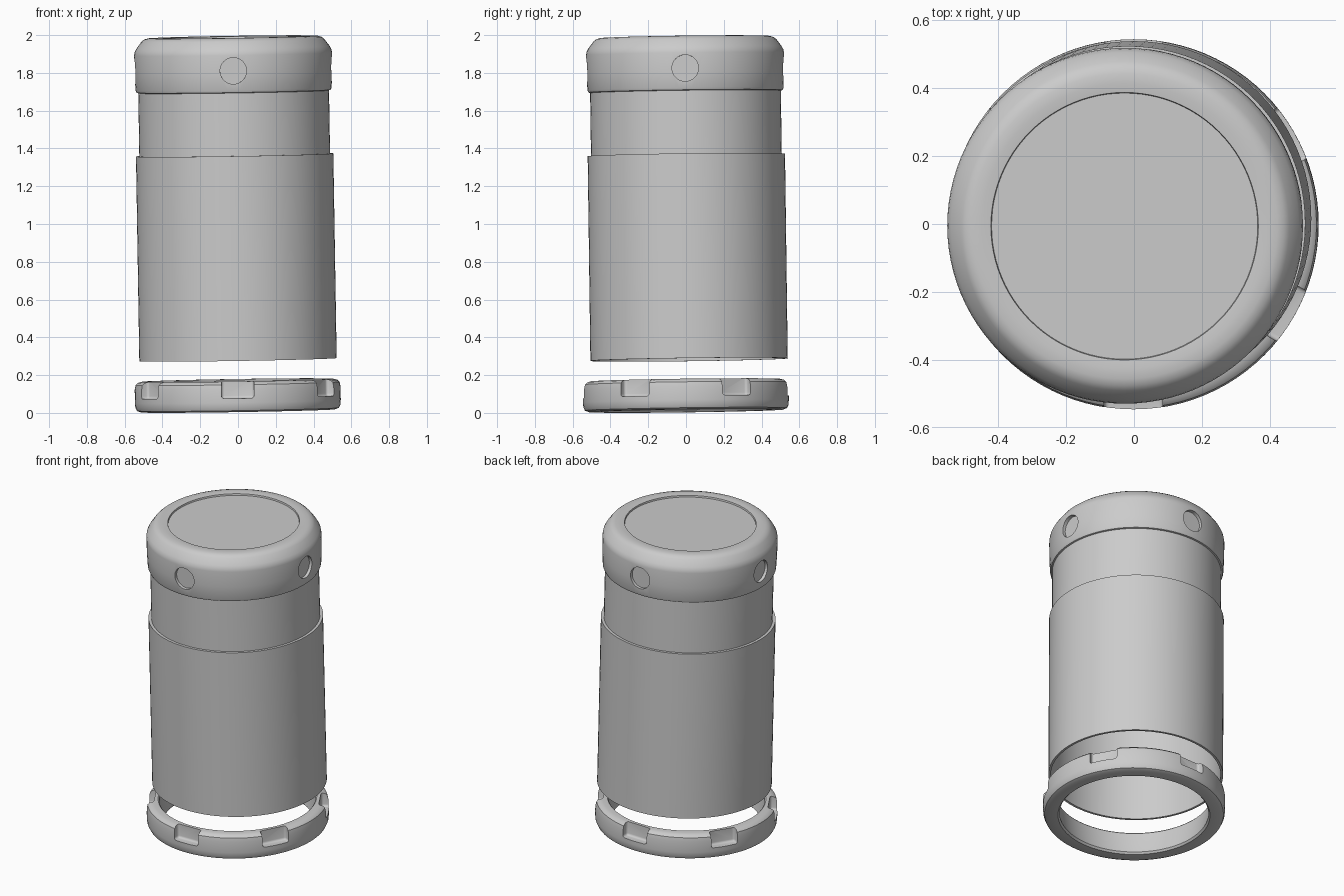
import bpy, bmesh, math
from mathutils import Matrix, Vector

if "Cube" in bpy.data.objects:
    bpy.data.objects.remove(bpy.data.objects["Cube"])

TILT = (0.0133, -0.0162, 0)      # the whole container leans very slightly
UPPER = (0.0045, 0.020, 0)       # axis foot of body and cap
RING = (0, 0, 0.011)

grey = bpy.data.materials.new("light grey")
grey.diffuse_color = (0.6, 0.6, 0.6, 1)
grey.use_nodes = True
grey.node_tree.nodes["Principled BSDF"].inputs["Base Color"].default_value = grey.diffuse_color


def make_object(name, bm):
    bmesh.ops.recalc_face_normals(bm, faces=bm.faces)
    me = bpy.data.meshes.new(name)
    bm.to_mesh(me)
    bm.free()
    ob = bpy.data.objects.new(name, me)
    bpy.context.collection.objects.link(ob)
    me.materials.append(grey)
    return ob


def lathe(name, profile, closed=False, n=96):
    """Revolve an (r, z) profile around z; r = 0 points become poles."""
    bm = bmesh.new()
    rings = []
    for r, z in profile:
        if r == 0:
            rings.append([bm.verts.new((0, 0, z))] * n)
        else:
            rings.append([bm.verts.new((r * math.cos(2 * math.pi * i / n),
                                        r * math.sin(2 * math.pi * i / n), z)) for i in range(n)])
    pairs = list(zip(rings, rings[1:]))
    if closed:
        pairs.append((rings[-1], rings[0]))
    for a, b in pairs:
        for i in range(n):
            j = (i + 1) % n
            bm.faces.new(list(dict.fromkeys((a[i], a[j], b[j], b[i]))))
    return make_object(name, bm)


def cut(ob, cutter):
    """Apply a boolean difference, then drop the cutter."""
    cutter.hide_render = True
    mod = ob.modifiers.new("cut", 'BOOLEAN')
    mod.operation, mod.object, mod.solver = 'DIFFERENCE', cutter, 'EXACT'
    dg = bpy.context.evaluated_depsgraph_get()
    ob_mesh = bpy.data.meshes.new_from_object(ob.evaluated_get(dg))
    ob.modifiers.clear()
    ob.data = ob_mesh
    bpy.data.objects.remove(cutter)


def finish(ob, loc):
    ob.rotation_euler, ob.location = TILT, loc
    bpy.ops.object.select_all(action='DESELECT')
    ob.select_set(True)
    bpy.context.view_layer.objects.active = ob
    bpy.ops.object.shade_smooth_by_angle(angle=math.radians(32))


# hollow body: wide sleeve, small step, narrower neck
body = lathe("body", [(0.5225, 0.282), (0.5225, 1.366), (0.505, 1.366), (0.505, 1.72),
                      (0.48, 1.72), (0.48, 1.36), (0.508, 1.34), (0.508, 0.282)], closed=True)
finish(body, UPPER)

# cap with rounded shoulder and a shallow recessed top disc
cap = lathe("cap", [(0, 1.70), (0.505, 1.70), (0.514, 1.703), (0.519, 1.715), (0.523, 1.80),
                    (0.524, 1.90), (0.521, 1.918), (0.512, 1.935), (0.485, 1.972), (0.470, 1.984),
                    (0.45, 1.990), (0.42, 1.991), (0.394, 1.988), (0.392, 1.978), (0, 1.978)])

# four round dimples on the cap
bm = bmesh.new()
for k in range(4):
    m = (Matrix.Rotation(k * math.pi / 2, 4, 'Z') @ Matrix.Translation((0.55, 0, 1.818))
         @ Matrix.Rotation(math.pi / 2, 4, 'Y'))
    bmesh.ops.create_cone(bm, cap_ends=True, segments=40, radius1=0.07, radius2=0.07,
                          depth=0.1, matrix=m)
cut(cap, make_object("dimple_cutter", bm))
finish(cap, UPPER)

# separate base ring with soft edges
ring = lathe("base_ring", [(0.445, 0.012), (0.455, 0.0), (0.515, 0.0), (0.535, 0.008),
                           (0.543, 0.025), (0.545, 0.05), (0.545, 0.12), (0.540, 0.145),
                           (0.528, 0.156), (0.505, 0.162), (0.475, 0.162), (0.468, 0.155),
                           (0.455, 0.06)], closed=True)

# six notches around the ring, open to the top and outside
bm = bmesh.new()
for k in range(6):
    tmp = bmesh.new()
    bmesh.ops.create_cube(tmp, size=1, matrix=Matrix.Diagonal((0.14, 0.172, 0.2, 1)))
    bmesh.ops.bevel(tmp, geom=tmp.edges[:], offset=0.014, segments=3, affect='EDGES', profile=0.5)
    m = Matrix.Rotation(math.radians(30 + 60 * k), 4, 'Z') @ Matrix.Translation((0.565, 0, 0.173))
    bmesh.ops.transform(tmp, matrix=m, verts=tmp.verts)
    me = bpy.data.meshes.new("tmp")
    tmp.to_mesh(me)
    tmp.free()
    bm.from_mesh(me)
    bpy.data.meshes.remove(me)
cut(ring, make_object("notch_cutter", bm))
finish(ring, RING)
